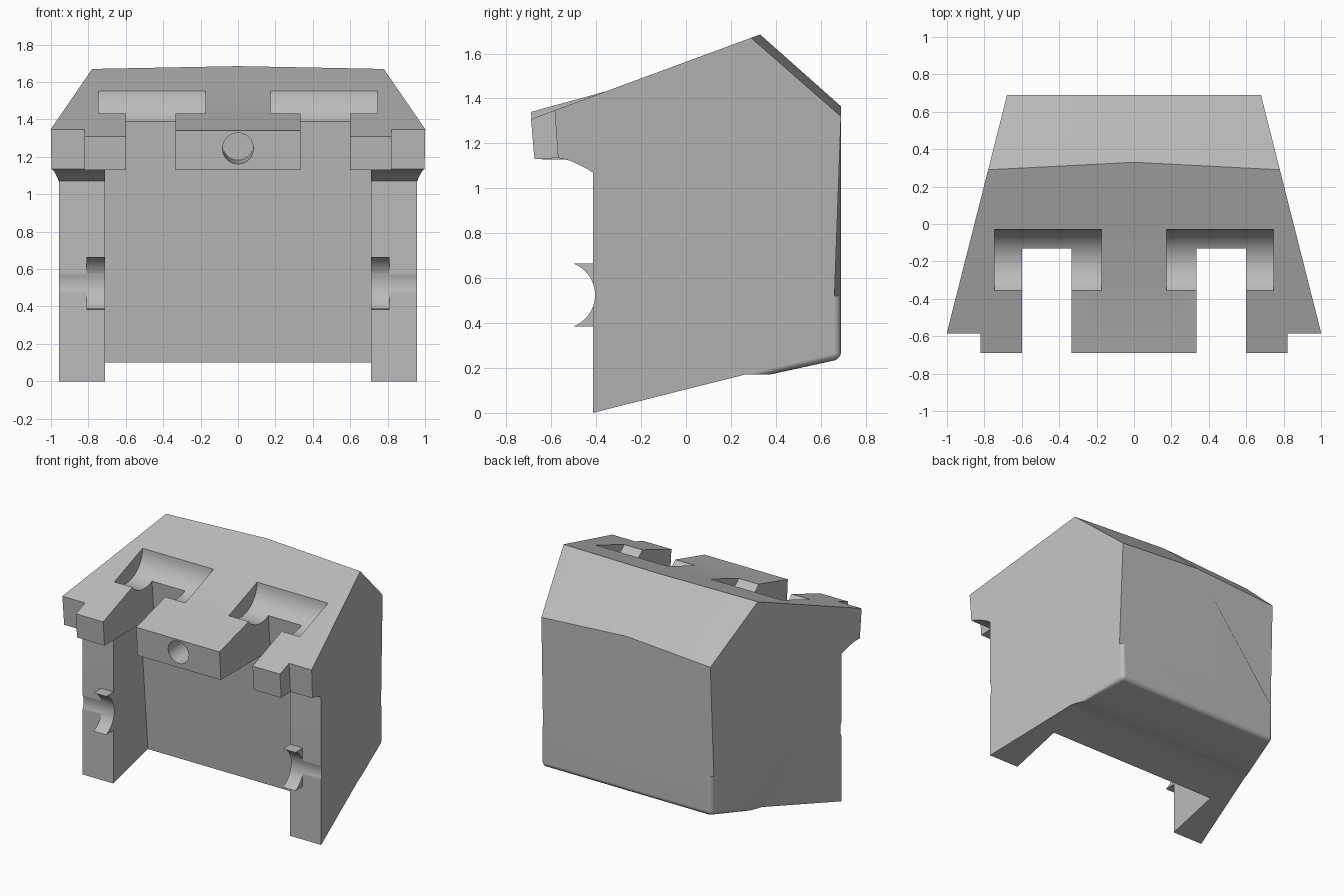
import bpy
import bmesh
import math

if "Cube" in bpy.data.objects:
    bpy.data.objects.remove(bpy.data.objects["Cube"], do_unlink=True)

grey = bpy.data.materials.new("plain_grey")
grey.use_nodes = True
grey.diffuse_color = (0.5, 0.5, 0.5, 1)
grey.node_tree.nodes["Principled BSDF"].inputs["Base Color"].default_value = (0.5, 0.5, 0.5, 1)


def poly(bm, points):
    bm.faces.new([bm.verts.new(p) for p in points])


def weld(bm):
    bmesh.ops.remove_doubles(bm, verts=bm.verts, dist=0.0001)
    bmesh.ops.recalc_face_normals(bm, faces=bm.faces)


def finish(name, bm):
    mesh = bpy.data.meshes.new(name)
    bm.to_mesh(mesh)
    bm.free()
    mesh.materials.append(grey)
    obj = bpy.data.objects.new(name, mesh)
    bpy.context.collection.objects.link(obj)
    bpy.ops.object.select_all(action='DESELECT')
    obj.select_set(True)
    bpy.context.view_layer.objects.active = obj
    bpy.ops.object.shade_smooth_by_angle(angle=math.radians(25))
    obj.modifiers.new("even_shading", 'WEIGHTED_NORMAL').keep_sharp = True


def arc(cy, cz, r, a0, a1, n):
    """Points from angle a0 to a1 in degrees, ends included."""
    angles = [math.radians(a0 + (a1 - a0) * i / n) for i in range(n + 1)]
    return [(cy + r * math.cos(a), cz + r * math.sin(a)) for a in angles]


def roof(y):
    return y, 1.563 + 0.369 * y


def panel(z):
    return -0.02 - 0.0853 * (z - 0.1), z


def half_width(y):
    return 1.0 - 0.253 * (y + 0.58)


# Pieces of the (y, z) profiles, running from the belly round the front to the roof
belly = [(0, 0.1045), (-0.02, 0.0995)]
pocket_front, pocket_back = [roof(-0.355)], [roof(-0.03), roof(0)]
pocket = (-0.2165, 1.555, 0.1865)
deep_arc = arc(*pocket, -138, -62, 12)[1:-1]
rear_arc = [panel(1.39)] + arc(*pocket, -62, -2, 12)[1:-1]
lip = [panel(1.13), (-0.675, 1.13)]
nose = belly + lip + [(-0.69, 1.34)] + pocket_front
lug_front = [(-0.675, 1.13), roof(-0.69), roof(-0.585)]
lug = belly + [panel(1.13)] + lug_front + pocket_front
wall = belly + [(-0.415, 0)] + arc(-0.555, 0.525, 0.15, -21, 21, 8)
wall += [(-0.415, 1.07), (-0.45, 1.092), (-0.49, 1.112), (-0.53, 1.127), (-0.57, 1.135)]
lug_wall = wall + lug_front + pocket_front
outer_wall = wall + [roof(-0.585)] + pocket_front + pocket_back
scoop = deep_arc + rear_arc + pocket_back

# Slices across the half width: outer x and profile
slices = [
    (0.175, nose + pocket_back),
    (0.335, nose + scoop),
    (0.6, belly + [panel(1.13)] + rear_arc + pocket_back),
    (0.71, lug + scoop),
    (0.745, lug_wall + scoop),
    (0.82, lug_wall + pocket_back),
    (None, outer_wall),
]


def side_plate(bm, x, a, b):
    """Fill the step where two neighbouring profiles differ."""
    i, j = 0, 1
    while a[i] == b[i]:
        i += 1
    while a[-j] == b[-j]:
        j += 1
    ring = a[i - 1:len(a) - j + 2] + b[i:len(b) - j + 1][::-1]
    poly(bm, [(x, y, z) for y, z in ring])


# Front half of the housing
bm = bmesh.new()
for s in (1, -1):
    inner = 0
    for k, (outer, profile) in enumerate(slices):
        for a, b in zip(profile, profile[1:]):
            if k == 0 and max(a[0], b[0]) < -0.6:
                continue
            start = -outer if k == 0 else s * inner
            ends = [s * (outer or half_width(p[0])) for p in (a, b)]
            if k > 0 or s == 1:
                poly(bm, [(start, *a), (ends[0], *a), (ends[1], *b), (start, *b)])
        if k > 0:
            side_plate(bm, s * inner, slices[k - 1][1], profile)
        inner = outer

# Tapered sides
rear = [(0.29, 1.67), (0.69, 1.32), (0.69, 0.52), (0.69, 0.24), (0.37, 0.17), (0.26, 0.17)]
for s in (1, -1):
    poly(bm, [(s * half_width(y), y, z) for y, z in outer_wall + rear])


def across(y, z):
    return [(s * half_width(y), y, z) for s in (1, -1)]


# Rear roof, belly and crowned back
cuts = [x for x, profile in slices if x] + [half_width(0)]
cuts = [-x for x in cuts[::-1]] + cuts
ridge, eave = (0, 0.33, 1.685), (0, 0.69, 1.365)
ridge_ends, eave_ends = across(*rear[0]), across(*rear[1])
poly(bm, [(x, *roof(0)) for x in cuts] + [ridge_ends[0], ridge, ridge_ends[1]])
poly(bm, [(x, *belly[0]) for x in cuts] + across(*rear[5]))
for r, e in zip(ridge_ends, eave_ends):
    poly(bm, [ridge, r, e, eave])
poly(bm, [eave_ends[1], eave, eave_ends[0]] + across(*rear[2]))
for a, b in zip(rear[2:], rear[3:]):
    poly(bm, across(*a) + across(*b)[::-1])

# Nose face with a round blind hole
hole = [(x, -0.675 - 0.0714 * (z - 1.13), z) for x, z in arc(0, 1.245, 0.083, 45, 405, 32)[:-1]]
bottom = [(x, y + 0.28, z + 0.02) for x, y, z in hole]
corners = [(0.175, -0.69, 1.34), (-0.175, -0.69, 1.34),
           (-0.175, -0.675, 1.13), (0.175, -0.675, 1.13)]
loop = hole + hole[:1]
for i in range(4):
    poly(bm, [corners[i], corners[(i + 1) % 4]] + loop[i * 8:i * 8 + 9][::-1])
for i in range(32):
    j = (i + 1) % 32
    poly(bm, [hole[i], hole[j], bottom[j], bottom[i]])
poly(bm, bottom)
weld(bm)


# Round the lower rear corners
def is_lower_rear(e):
    a, b = (v.co for v in e.verts)
    low, high = min(a.z, b.z), max(a.z, b.z)
    if min(a.y, b.y) < 0.36 or high > 0.53 or low > 0.3:
        return False
    return abs(a.x - b.x) < 0.3 or (high < 0.3 and a.y > 0.6)


bmesh.ops.bevel(bm, geom=[e for e in bm.edges if is_lower_rear(e)], offset=0.03,
                offset_type='OFFSET', segments=4, profile=0.5, affect='EDGES')
finish("housing", bm)

# Half-round saddles on the inner edges of the front walls
saddle = arc(-0.555, 0.525, 0.15, -68.5, 68.5, 24) + [(-0.38, 0.665), (-0.38, 0.385)]
for side, s in (("left", 1), ("right", -1)):
    bm = bmesh.new()
    for x in (0.71, 0.81):
        poly(bm, [(s * x, y, z) for y, z in saddle])
    for a, b in zip(saddle, saddle[1:] + saddle[:1]):
        poly(bm, [(s * 0.71, *a), (s * 0.81, *a), (s * 0.81, *b), (s * 0.71, *b)])
    weld(bm)
    finish(side + "_saddle", bm)
